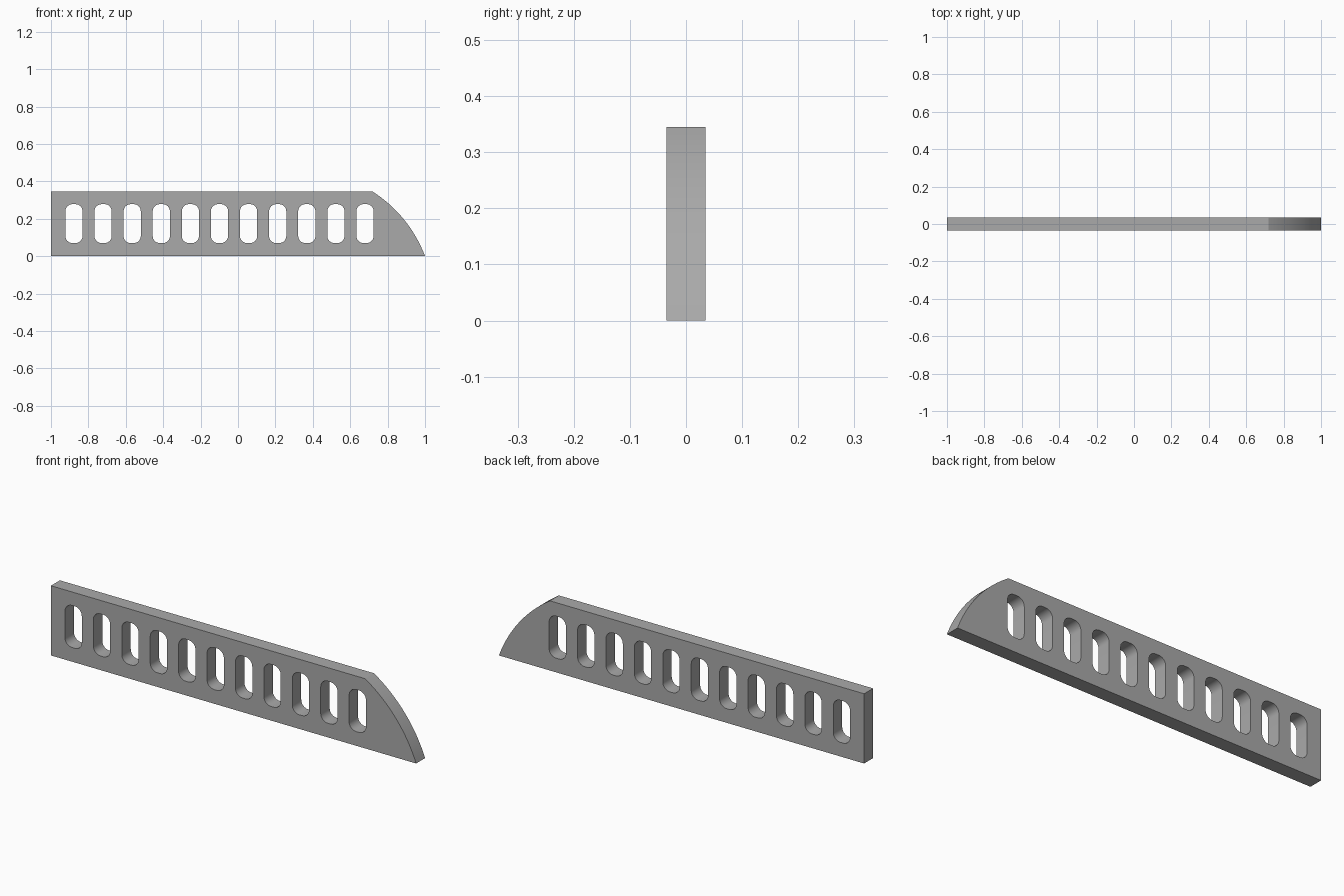
import bpy, bmesh
from math import sin, cos, pi, hypot, atan2, radians
from mathutils import Matrix, Vector

if "Cube" in bpy.data.objects:
    bpy.data.objects.remove(bpy.data.objects["Cube"], do_unlink=True)

HEIGHT, THICK = 0.345, 0.07
SHOULDER = 0.72                 # where the curved nose begins
SLOTS, FIRST, PITCH = 11, -0.877, 0.1556
SLOT_W, SLOT_H, SLOT_R, SLOT_Z = 0.092, 0.208, 0.038, 0.174


def bulged_arc(a, b, sagitta, steps):
    """Circular arc from a to b, bulging to the left of the direction a-b."""
    a, b = Vector(a), Vector(b)
    chord = b - a
    radius = chord.length ** 2 / (8 * sagitta) + sagitta / 2
    normal = Vector((-chord.y, chord.x)).normalized()
    centre = (a + b) / 2 + normal * (sagitta - radius)
    start = atan2(*(a - centre).yx)
    end = atan2(*(b - centre).yx)
    return [centre + radius * Vector((cos(t), sin(t)))
            for t in (start + (end - start) * i / steps for i in range(steps + 1))]


def rounded_slot(cx, cy, w, h, r, steps=8):
    """Closed outline of a rounded rectangle."""
    points = []
    for q, (sx, sy) in enumerate(((1, 1), (-1, 1), (-1, -1), (1, -1))):
        for i in range(steps + 1):
            t = (q + i / steps) * pi / 2
            points.append(Vector((cx + sx * (w / 2 - r) + r * cos(t),
                                  cy + sy * (h / 2 - r) + r * sin(t))))
    return points


# Side profile with the slot outlines as holes
outline = [Vector((-1, 0)), Vector((-1, HEIGHT))]
outline += bulged_arc((SHOULDER, HEIGHT), (1, 0), 0.036, 24)
loops = [outline] + [rounded_slot(FIRST + i * PITCH, SLOT_Z, SLOT_W, SLOT_H, SLOT_R)
                     for i in range(SLOTS)]

profile = bpy.data.curves.new("plate_profile", "CURVE")
profile.dimensions = "2D"
profile.fill_mode = "BOTH"
profile.extrude = THICK / 2
for loop in loops:
    spline = profile.splines.new("POLY")
    spline.points.add(len(loop) - 1)
    for point, co in zip(spline.points, loop):
        point.co = (co.x, co.y, 0, 1)
    spline.use_cyclic_u = True

# Turn the extruded profile into an upright, welded mesh
helper = bpy.data.objects.new("plate_profile", profile)
bpy.context.collection.objects.link(helper)
mesh = bpy.data.meshes.new_from_object(
    helper.evaluated_get(bpy.context.evaluated_depsgraph_get()))
bpy.data.objects.remove(helper, do_unlink=True)
mesh.name = "slotted_plate"
mesh.transform(Matrix.Rotation(pi / 2, 4, "X"))
bm = bmesh.new()
bm.from_mesh(mesh)
bmesh.ops.remove_doubles(bm, verts=bm.verts, dist=1e-5)
bmesh.ops.recalc_face_normals(bm, faces=bm.faces)
bm.to_mesh(mesh)
bm.free()

plate = bpy.data.objects.new("slotted_plate", mesh)
bpy.context.collection.objects.link(plate)

# Plain grey
grey = bpy.data.materials.new("plain_grey")
grey.use_nodes = True
colour = (0.4, 0.4, 0.4, 1)
grey.diffuse_color = colour
grey.node_tree.nodes["Principled BSDF"].inputs["Base Color"].default_value = colour
mesh.materials.clear()
mesh.materials.append(grey)

# Smooth the curved walls, keep the rims sharp
bpy.ops.object.select_all(action="DESELECT")
plate.select_set(True)
bpy.context.view_layer.objects.active = plate
bpy.ops.object.shade_smooth_by_angle(angle=radians(30))
